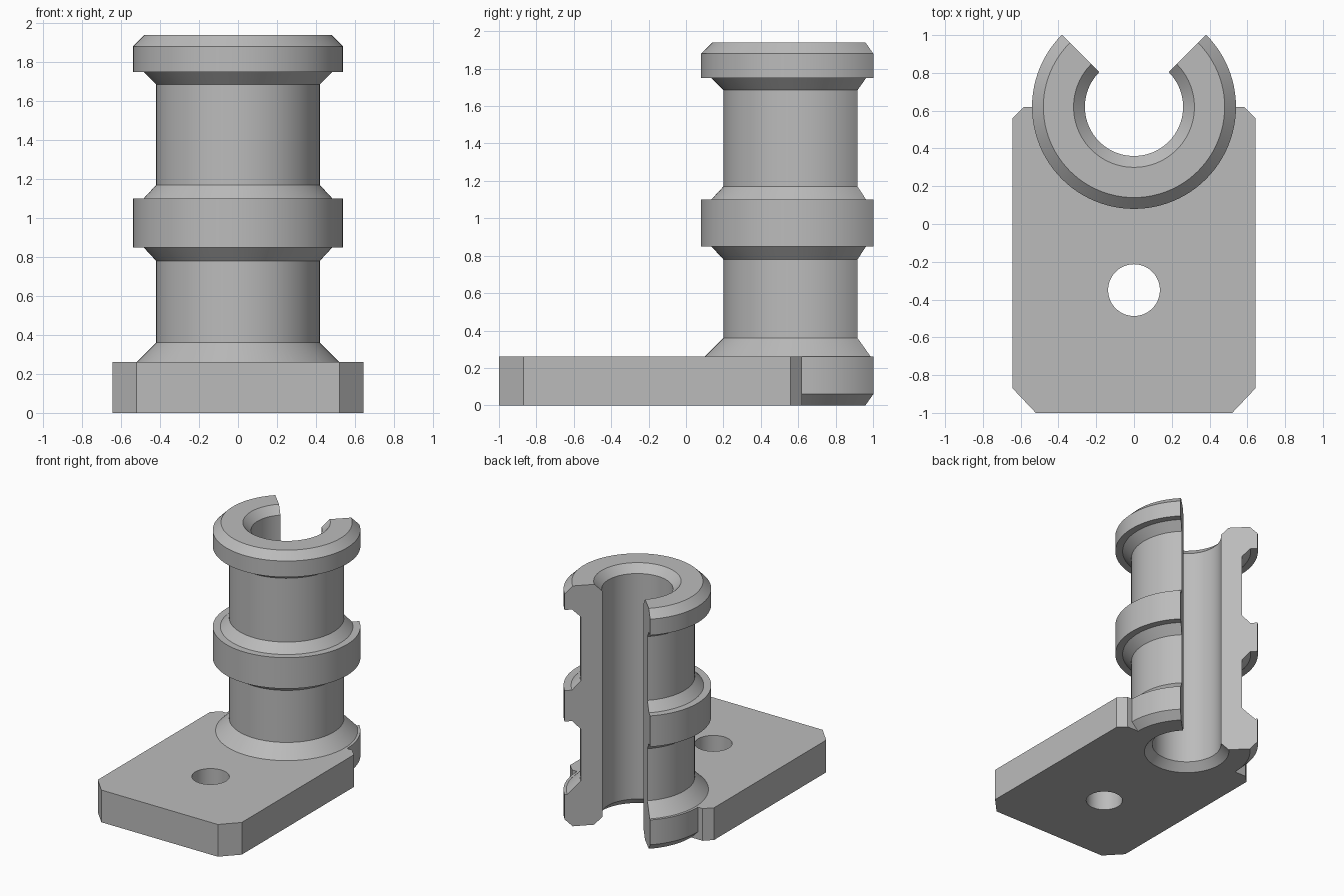
import bpy, bmesh
from math import radians, sin, cos

if "Cube" in bpy.data.objects:
    bpy.data.objects.remove(bpy.data.objects["Cube"], do_unlink=True)

AXIS_Y = 0.62      # centre of the split sleeve
PLATE_TOP = 0.26

grey = bpy.data.materials.new("plain grey")
grey.use_nodes = True
grey.diffuse_color = (0.5, 0.5, 0.5, 1)
grey.node_tree.nodes["Principled BSDF"].inputs["Base Color"].default_value = grey.diffuse_color


def finish(bm, name):
    bmesh.ops.recalc_face_normals(bm, faces=bm.faces)
    mesh = bpy.data.meshes.new(name)
    bm.to_mesh(mesh)
    bm.free()
    mesh.materials.append(grey)
    obj = bpy.data.objects.new(name, mesh)
    bpy.context.collection.objects.link(obj)
    return obj


def extrude_outline(name, points, z0, z1):
    bm = bmesh.new()
    face = bm.faces.new([bm.verts.new((x, y, z0)) for x, y in points])
    top = bmesh.ops.extrude_face_region(bm, geom=[face])["geom"]
    verts = [v for v in top if isinstance(v, bmesh.types.BMVert)]
    bmesh.ops.translate(bm, vec=(0, 0, z1 - z0), verts=verts)
    return finish(bm, name)


def circle(radius, cy, n=64):
    return [(radius * cos(radians(360 * i / n)), cy + radius * sin(radians(360 * i / n)))
            for i in range(n)]


def partial_lathe(name, profile, start, sweep, steps):
    """Turn a closed (radius, z) profile and cap both cut ends."""
    bm = bmesh.new()
    rings = []
    for i in range(steps + 1):
        a = radians(start + sweep * i / steps)
        rings.append([bm.verts.new((r * cos(a), AXIS_Y + r * sin(a), z)) for r, z in profile])
    for a, b in zip(rings, rings[1:]):
        for j in range(len(profile)):
            k = (j + 1) % len(profile)
            bm.faces.new((a[j], a[k], b[k], b[j]))
    bm.faces.new(rings[0])
    bm.faces.new(rings[-1])
    return finish(bm, name)


def boolean(obj, other, operation):
    mod = obj.modifiers.new("boolean", "BOOLEAN")
    mod.operation, mod.solver, mod.object = operation, "EXACT", other
    bpy.context.view_layer.objects.active = obj
    bpy.ops.object.modifier_apply(modifier=mod.name)
    bpy.data.objects.remove(other, do_unlink=True)


# Base plate with clipped corners
half = [(0.52, -1.0), (0.643, -0.87), (0.643, 0.56), (0.583, AXIS_Y)]
outline = half + [(-x, y) for x, y in reversed(half)]
base_plate = extrude_outline("clamp_bracket", outline, 0, PLATE_TOP)

# Bolt hole, and clearance around the sleeve bore
for name, radius, cy in (("bolt_hole", 0.137, -0.35), ("bore_clearance", 0.39, AXIS_Y)):
    boolean(base_plate, extrude_outline(name, circle(radius, cy), -0.1, 0.5), "DIFFERENCE")

# Split sleeve: chamfered bore, foot, middle collar and top collar
profile = [
    (0.26, 0.06), (0.32, 0), (0.48, 0), (0.54, 0.06),
    (0.54, PLATE_TOP), (0.52, PLATE_TOP), (0.42, 0.36),
    (0.42, 0.78), (0.485, 0.85), (0.54, 0.85),
    (0.54, 1.10), (0.485, 1.10), (0.42, 1.17),
    (0.42, 1.685), (0.485, 1.75), (0.54, 1.75),
    (0.54, 1.88), (0.48, 1.94), (0.32, 1.94), (0.26, 1.88),
]
sleeve = partial_lathe("split_sleeve", profile, 135, 270, 72)
boolean(base_plate, sleeve, "UNION")

# Smooth turned surfaces, sharp machined edges
bpy.ops.object.select_all(action="DESELECT")
base_plate.select_set(True)
bpy.context.view_layer.objects.active = base_plate
bpy.ops.object.shade_smooth_by_angle(angle=radians(25))
